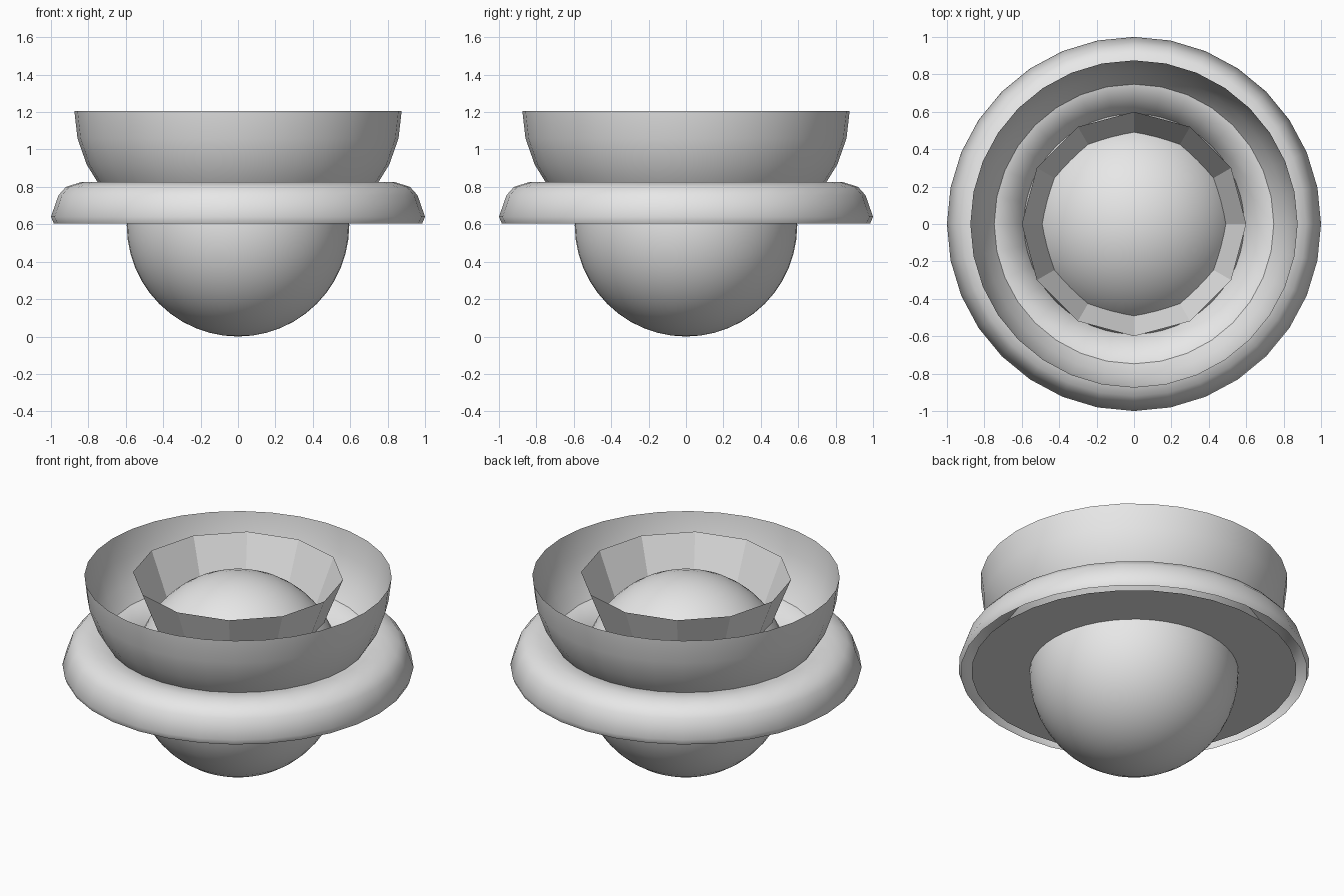
import bpy, bmesh, math

cube = bpy.data.objects.get("Cube")
if cube:
    bpy.data.objects.remove(cube, do_unlink=True)

grey = bpy.data.materials.new("light grey")
grey.use_nodes = True
colour = (0.8, 0.8, 0.8, 1)
grey.diffuse_color = colour
grey.node_tree.nodes["Principled BSDF"].inputs["Base Color"].default_value = colour


def add_object(name, bm, smooth):
    mesh = bpy.data.meshes.new(name)
    for face in bm.faces:
        face.smooth = smooth
    bm.to_mesh(mesh)
    bm.free()
    mesh.materials.append(grey)
    obj = bpy.data.objects.new(name, mesh)
    bpy.context.collection.objects.link(obj)
    return obj


def lathe(name, profile, sides, smooth=True):
    """Revolve (radius, height) points into an open shell."""
    bm = bmesh.new()
    rings = []
    for r, z in profile:
        angles = [math.tau * i / sides for i in range(sides)]
        rings.append([bm.verts.new((r * math.cos(a), r * math.sin(a), z)) for a in angles])
    for low, high in zip(rings, rings[1:]):
        for i in range(sides):
            j = (i + 1) % sides
            bm.faces.new((low[i], low[j], high[j], high[i]))
    return add_object(name, bm, smooth)


# Central ball
bm = bmesh.new()
bmesh.ops.create_uvsphere(bm, u_segments=48, v_segments=24, radius=0.595)
bmesh.ops.translate(bm, verts=bm.verts, vec=(0, 0, 0.595))
add_object("ball", bm, True)

# Rounded collar, open below
lathe("collar", [(0.985, 0.605), (1.0, 0.64), (0.96, 0.755), (0.92, 0.8), (0.84, 0.825),
                 (0.74, 0.82), (0.66, 0.775), (0.6, 0.7), (0.56, 0.605)], 32)

# Flat plate closing the collar from below
lathe("collar_plate", [(0.926, 0.606), (0.5, 0.606)], 32, smooth=False).data.flip_normals()

# Thin bowl: the lower part of a squashed sphere
steps = [math.pi / 16 * i for i in range(4, -1, -1)]
lathe("bowl", [(0.875 * math.cos(a), 1.205 - 0.75 * math.sin(a)) for a in steps], 32)

# Faceted funnel resting on the ball
lathe("funnel", [(0.46, 0.85), (0.6, 1.205)], 12, smooth=False)
